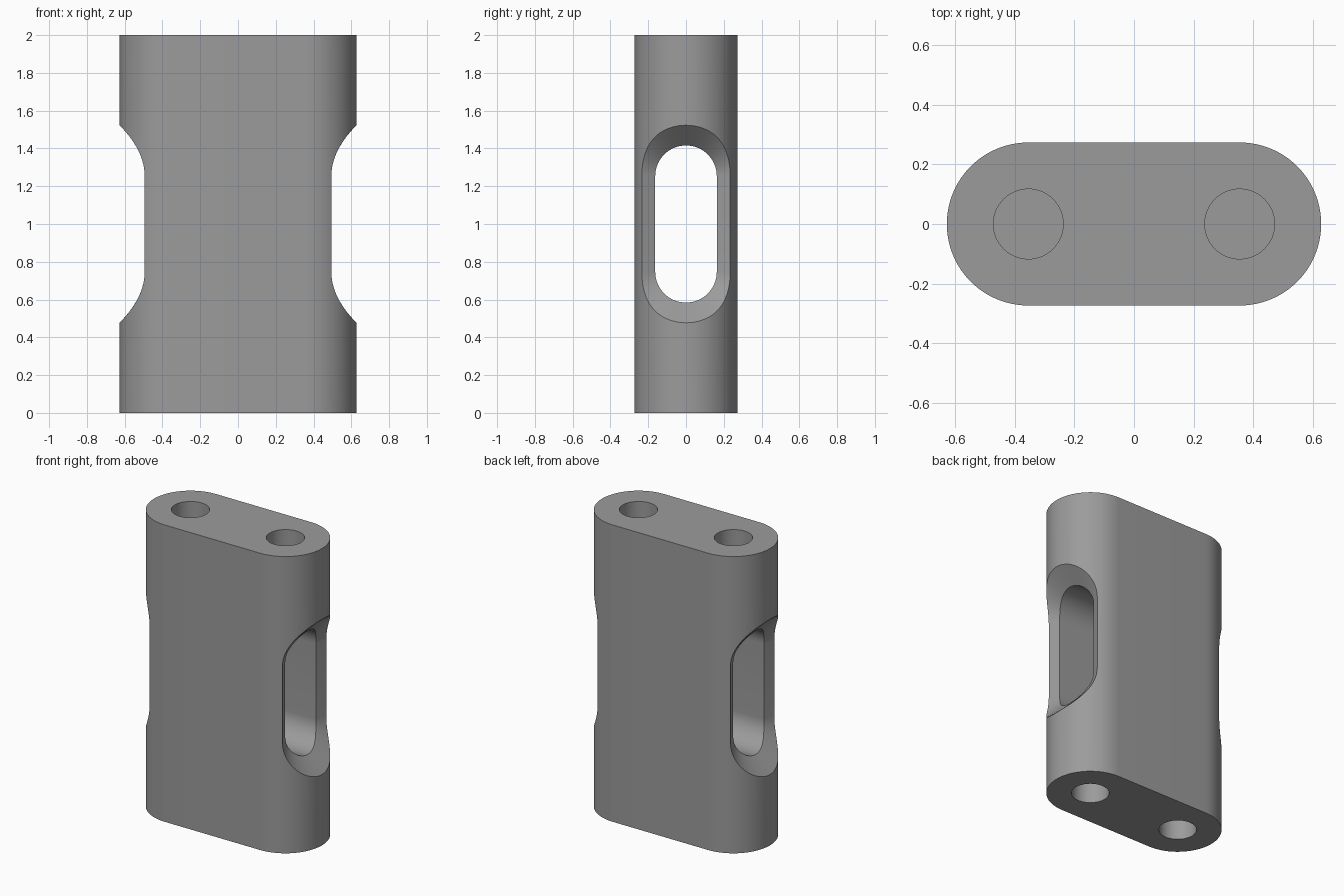
import bpy, bmesh, math

if "Cube" in bpy.data.objects:
    bpy.data.objects.remove(bpy.data.objects["Cube"])

R, CX, H = 0.273, 0.354, 2.0           # end radius, end centre, height
SLOT_R, SLOT_Z = 0.163, 0.253          # slot radius, half distance of slot arc centres
CH = 0.107                             # chamfer width
HOLE_R, HOLE_DEPTH = 0.117, 0.4

grey = bpy.data.materials.new("plain grey")
grey.diffuse_color = (0.33, 0.33, 0.33, 1)
grey.use_nodes = True
grey.node_tree.nodes["Principled BSDF"].inputs["Base Color"].default_value = grey.diffuse_color


def skin(name, rings):
    """Join closed rings of points into a capped solid."""
    bm = bmesh.new()
    loops = [[bm.verts.new(p) for p in ring] for ring in rings]
    n = len(loops[0])
    for a, b in zip(loops, loops[1:]):
        for i in range(n):
            j = (i + 1) % n
            bm.faces.new((a[i], a[j], b[j], b[i]))
    bm.faces.new(loops[0])
    bm.faces.new(loops[-1])
    bmesh.ops.recalc_face_normals(bm, faces=bm.faces)
    mesh = bpy.data.meshes.new(name)
    bm.to_mesh(mesh)
    bm.free()
    ob = bpy.data.objects.new(name, mesh)
    bpy.context.collection.objects.link(ob)
    mesh.materials.append(grey)
    return ob


def stadium(radius, half, n=32):
    """Points and angles of a stadium, long along its first axis."""
    out = []
    for side in (0, 1):
        for i in range(n + 1):
            a = -math.pi / 2 + math.pi * i / n + math.pi * side
            c = half if side == 0 else -half
            out.append((c + radius * math.cos(a), radius * math.sin(a), a))
    return out


# Body: upright stadium block
outline = stadium(R, CX, 48)
body = skin("body", [[(x, y, z) for x, y, _ in outline] for z in (0, H)])

# Slot cutter: through slot with a chamfer following the rounded ends
outer_end, extended, inner = [], [], []
for z, y, a in stadium(SLOT_R, SLOT_Z):
    t = math.asin(y / R)
    surf_x = CX + R * math.cos(t)
    # offset normal measured on the unrolled end surface
    nz, ns = math.cos(a), math.sin(a) * math.cos(t)
    k = CH / math.hypot(nz, ns)
    t2 = t + ns * k / R
    rim = (CX + R * math.cos(t2), R * math.sin(t2), 1 + z + nz * k)
    low = (surf_x - CH, y, 1 + z)
    ext = tuple(o + 0.25 * (o - i) for o, i in zip(rim, low))
    inner.append(low)
    extended.append(ext)
    outer_end.append((0.9, ext[1], ext[2]))
half = [outer_end, extended, inner]
mirrored = [[(-x, y, z) for x, y, z in ring] for ring in reversed(half)]
cutters = [skin("slot_cutter", half + mirrored)]

# Blind hole cutters at the top and bottom of each end
circle = [(HOLE_R * math.cos(2 * math.pi * i / 64), HOLE_R * math.sin(2 * math.pi * i / 64))
          for i in range(64)]
for sx in (-1, 1):
    for z0, z1 in ((-0.1, HOLE_DEPTH), (H - HOLE_DEPTH, H + 0.1)):
        cutters.append(skin("hole_cutter", [[(sx * CX + x, y, z) for x, y in circle]
                                            for z in (z0, z1)]))

# Cut the slot and holes
for cutter in cutters:
    cutter.hide_render = True
    mod = body.modifiers.new("cut", 'BOOLEAN')
    mod.operation, mod.solver, mod.object = 'DIFFERENCE', 'EXACT', cutter
bpy.context.view_layer.objects.active = body
body.select_set(True)
for mod in list(body.modifiers):
    bpy.ops.object.modifier_apply(modifier=mod.name)
for cutter in cutters:
    bpy.data.objects.remove(cutter)
bpy.ops.object.shade_smooth_by_angle(angle=math.radians(25))
